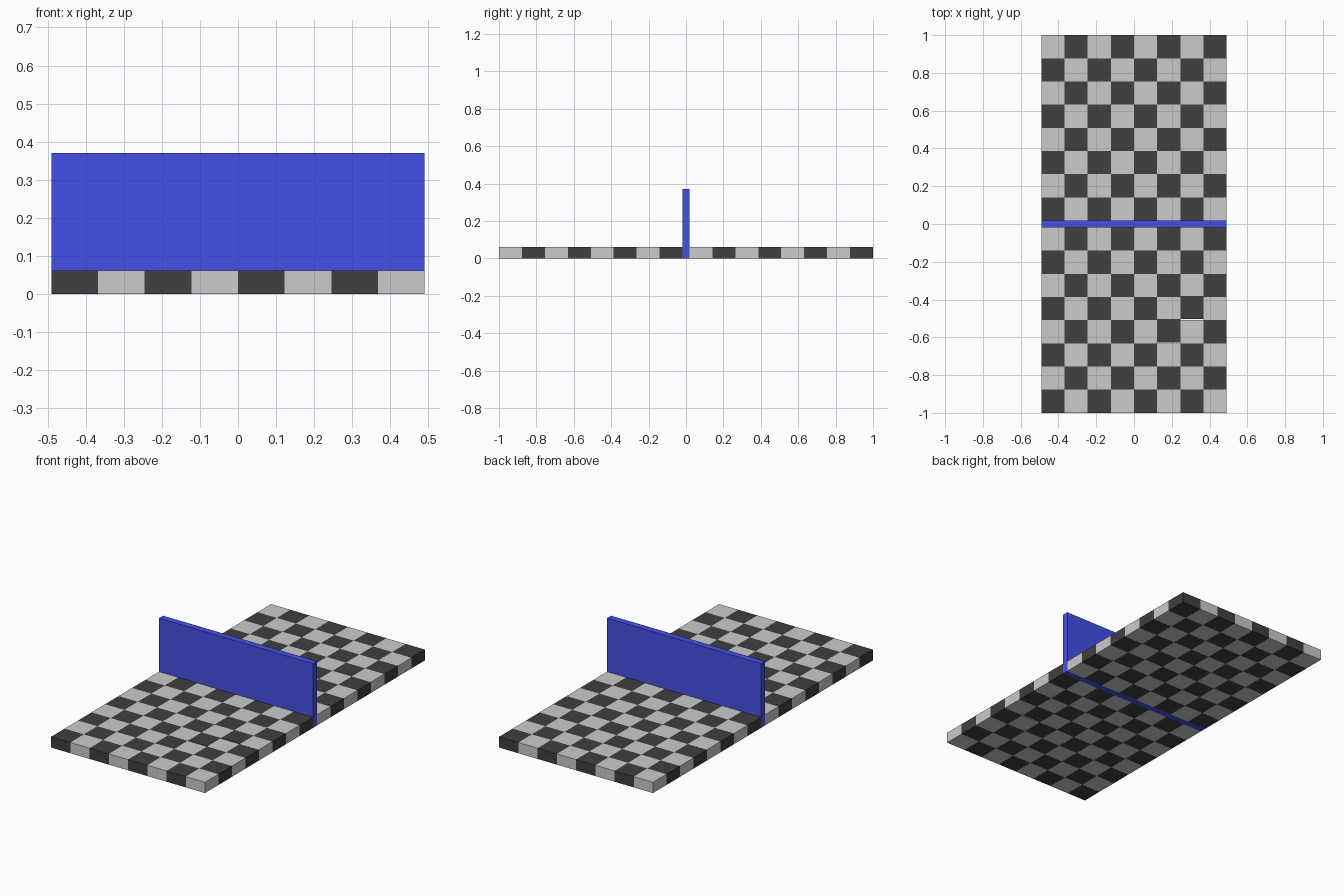
import bpy
import bmesh
from mathutils import Matrix, Vector

if "Cube" in bpy.data.objects:
    bpy.data.objects.remove(bpy.data.objects["Cube"])

COLS, ROWS_PER_SIDE = 8, 8
HALF_W = 0.49
WALL_HALF = 0.0185
TILE_H = 0.062
WALL_H = 0.37
TILE_X = 2 * HALF_W / COLS
TILE_Y = (1 - WALL_HALF) / ROWS_PER_SIDE
# Two dark tiles sit slightly out of line, leaving hairline gaps
NUDGED = {(5, 3): 0.005, (6, 4): 0.005}


def material(name, rgb):
    mat = bpy.data.materials.new(name)
    mat.diffuse_color = (*rgb, 1)
    mat.use_nodes = True
    mat.node_tree.nodes["Principled BSDF"].inputs["Base Color"].default_value = mat.diffuse_color
    return mat


def add_box(bm, centre, size):
    bmesh.ops.create_cube(
        bm, size=1,
        matrix=Matrix.Translation(centre) @ Matrix.Diagonal((*size, 1)))


def finish(bm, name, mat=None):
    mesh = bpy.data.meshes.new(name)
    bm.to_mesh(mesh)
    bm.free()
    if mat:
        mesh.materials.append(mat)
    bpy.context.collection.objects.link(bpy.data.objects.new(name, mesh))


# Chequered board: one box per tile, split by the wall into two halves
dark, light = bmesh.new(), bmesh.new()
for row in range(2 * ROWS_PER_SIDE):
    y = -1 + (row + 0.5) * TILE_Y
    if row >= ROWS_PER_SIDE:
        y += 2 * WALL_HALF
    for col in range(COLS):
        x = -HALF_W + (col + 0.5) * TILE_X
        dy = NUDGED.get((col, row), 0)
        add_box(light if (row + col) % 2 else dark,
                Vector((x, y + dy, TILE_H / 2)), (TILE_X, TILE_Y, TILE_H))
finish(dark, "dark_tiles", material("black", (0.05, 0.05, 0.05)))
finish(light, "light_tiles")

# Upright dividing wall across the middle
wall = bmesh.new()
add_box(wall, Vector((0, 0, WALL_H / 2)), (2 * HALF_W, 2 * WALL_HALF, WALL_H))
finish(wall, "dividing_wall", material("blue", (0.06, 0.08, 0.8)))
